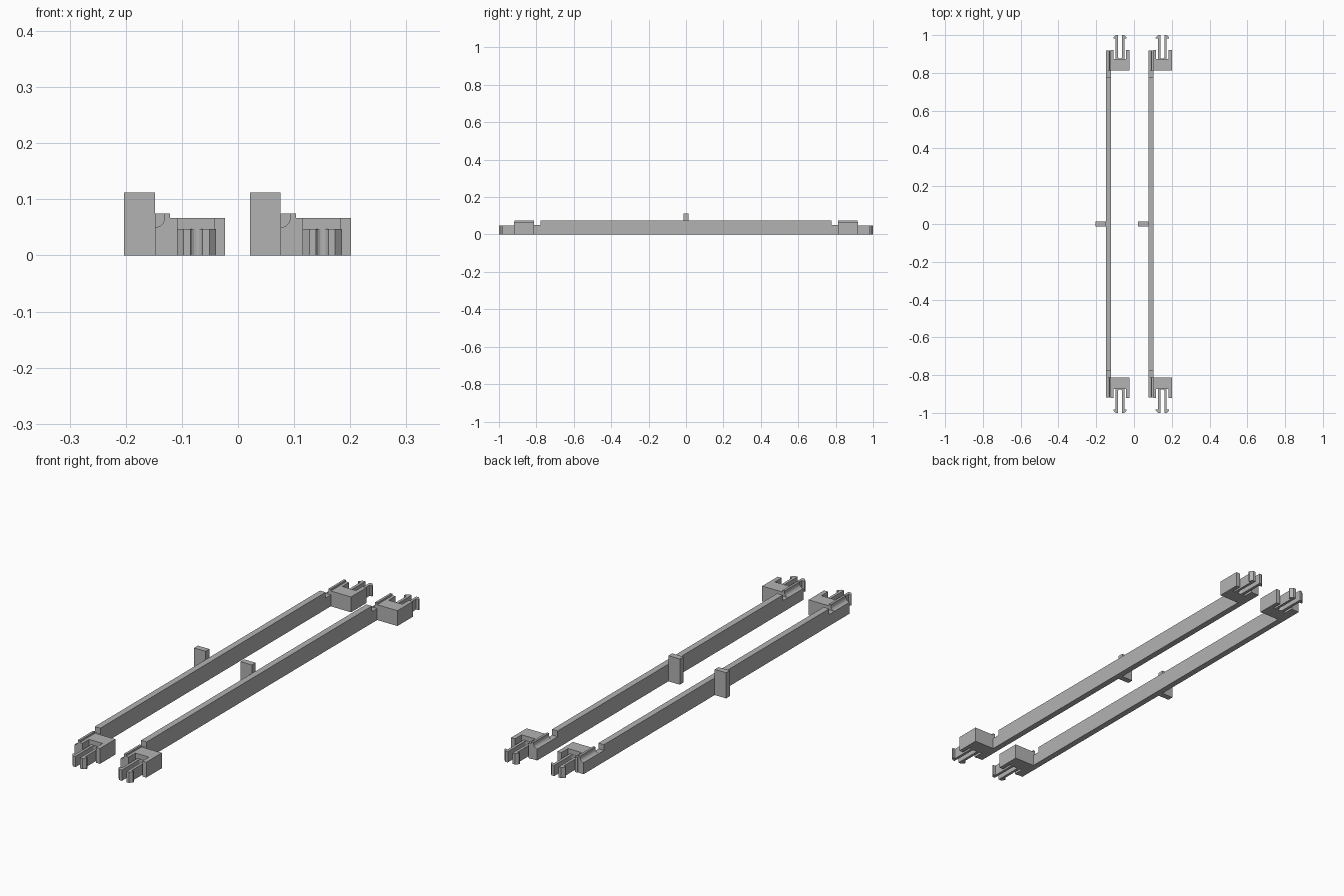
import bpy, bmesh, math
from mathutils import Vector

cube = bpy.data.objects.get("Cube")
if cube:
    bpy.data.objects.remove(cube, do_unlink=True)

grey = bpy.data.materials.new("plain_grey")
grey.use_nodes = True
colour = (0.45, 0.45, 0.45, 1)
grey.diffuse_color = colour
grey.node_tree.nodes["Principled BSDF"].inputs["Base Color"].default_value = colour


def prism(name, points, axis, lo, hi, shift, mirror=True):
    """Extrude a flat outline along y or z, optionally mirrored front to back."""
    bm = bmesh.new()
    if axis == "z":
        verts = [bm.verts.new((x + shift, y, lo)) for x, y in points]
        move = Vector((0, 0, hi - lo))
    else:
        verts = [bm.verts.new((x + shift, lo, z)) for x, z in points]
        move = Vector((0, hi - lo, 0))
    face = bm.faces.new(verts)
    top = bmesh.ops.extrude_face_region(bm, geom=[face])["geom"]
    bmesh.ops.translate(bm, vec=move, verts=[v for v in top if isinstance(v, bmesh.types.BMVert)])
    bmesh.ops.recalc_face_normals(bm, faces=bm.faces)
    mesh = bpy.data.meshes.new(name)
    bm.to_mesh(mesh)
    bm.free()
    mesh.materials.append(grey)
    obj = bpy.data.objects.new(name, mesh)
    bpy.context.collection.objects.link(obj)
    if mirror:
        mod = obj.modifiers.new("front_and_back", "MIRROR")
        mod.use_axis = (False, True, False)
        mod.use_clip = False
    return obj


def rect(x0, x1, a, b):
    return [(x0, a), (x1, a), (x1, b), (x0, b)]


def arc(cx, cy, r, start, end, steps=8):
    angles = [math.radians(start + (end - start) * i / steps) for i in range(steps + 1)]
    return [(cx + r * math.cos(a), cy + r * math.sin(a)) for a in angles]


# Outlines of one rail, measured from its own centre line
L, R = -0.036, -0.009          # bar sides
groove = [(R, 0), (R, 0.075), (L + 0.017, 0.075)] + arc(L, 0.067, 0.017, 0, -90) + [(L, 0)]
socket = [(R, 0.813), (0.089, 0.813), (0.089, 0.92), (0.07, 0.92),
          (0.07, 0.874), (0.004, 0.874), (0.004, 0.92), (R, 0.92)]
mid = 0.038                    # centre of the clip
inner, outer, barb = 0.011, 0.023, 0.035
slot = arc(mid, 0.886, inner, 0, -180)
clip = ([(mid + outer, 0.874), (mid + outer, 0.982), (mid + barb, 0.982), (mid + barb, 0.988),
         (mid + outer, 1.0), (mid + inner, 1.0)] + slot +
        [(mid - inner, 1.0), (mid - outer, 1.0), (mid - barb, 0.988),
         (mid - barb, 0.982), (mid - outer, 0.982), (mid - outer, 0.874)])

for side, shift in (("right", -0.112), ("left", 0.112)):
    # Long bar and its centre tab
    prism(side + "_bar", rect(L, R, 0, 0.075), "y", -0.777, 0.777, shift, False)
    prism(side + "_centre_tab", rect(-0.091, L, -0.013, 0.013), "z", 0, 0.112, shift, False)
    # Lower neck, grooved end rail, socket and snap clip at both ends
    prism(side + "_necks", rect(L, R, 0, 0.05), "y", 0.777, 0.813, shift)
    prism(side + "_grooved_ends", groove, "y", 0.813, 0.918, shift)
    prism(side + "_sockets", socket, "z", 0, 0.067, shift)
    prism(side + "_snap_clips", clip, "z", 0, 0.047, shift)
